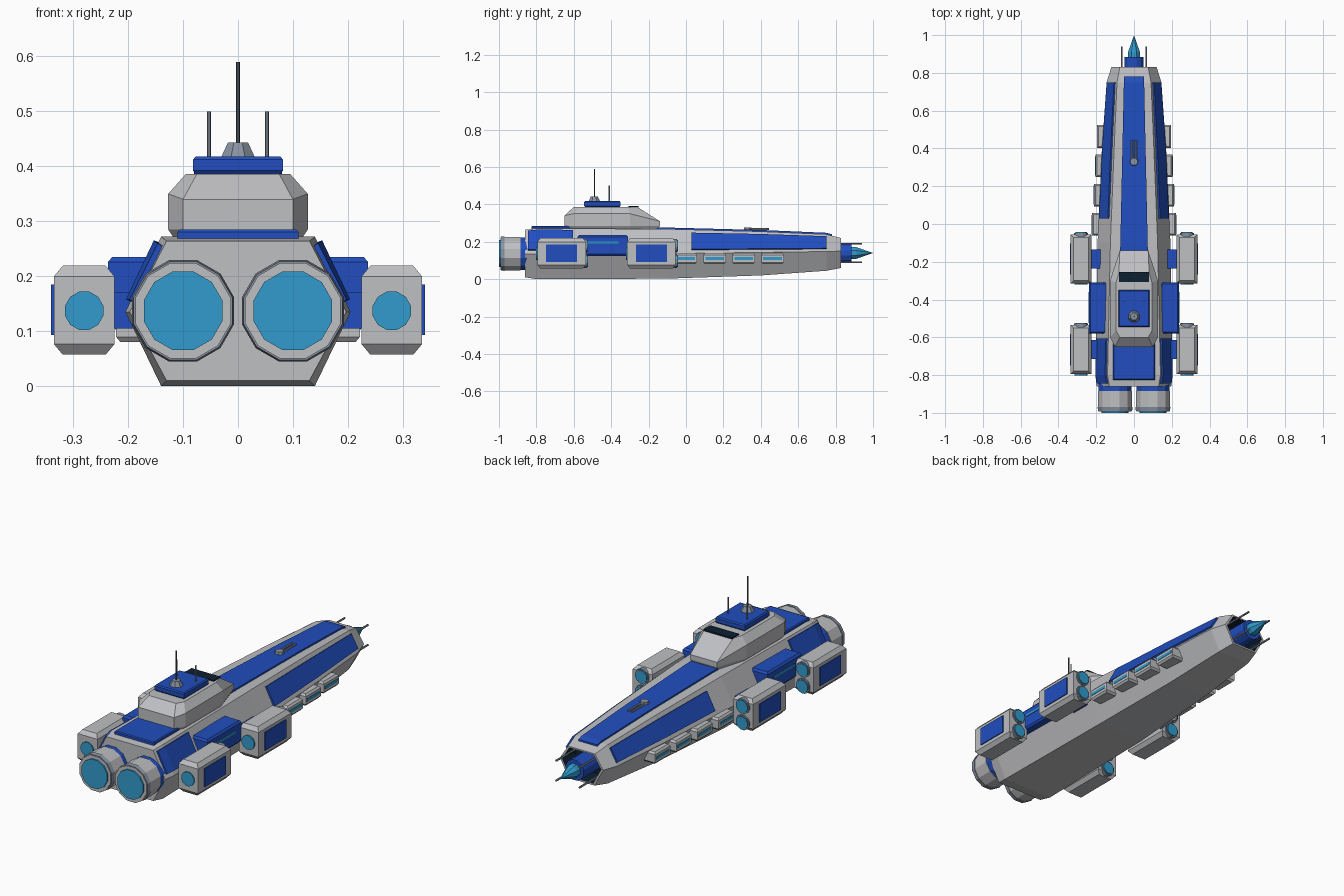
import bpy, bmesh, math
from mathutils import Matrix, Vector

if "Cube" in bpy.data.objects:
    bpy.data.objects.remove(bpy.data.objects["Cube"], do_unlink=True)


def material(name, r, g, b):
    m = bpy.data.materials.new(name)
    m.use_nodes = True
    m.diffuse_color = (r, g, b, 1)
    m.node_tree.nodes["Principled BSDF"].inputs["Base Color"].default_value = (r, g, b, 1)
    return m


GREY = material("light_grey", .52, .525, .545)
BLUE = material("royal_blue", .015, .076, .52)
CYAN = material("glow_cyan", .032, .33, .61)
DARK = material("dark_navy", .004, .014, .03)
STEEL = material("steel", .25, .29, .36)
IRON = material("dark_steel", .09, .11, .14)


def finish(name, bm, mat):
    bmesh.ops.recalc_face_normals(bm, faces=bm.faces[:])
    me = bpy.data.meshes.new(name)
    bm.to_mesh(me)
    bm.free()
    me.materials.append(mat)
    ob = bpy.data.objects.new(name, me)
    bpy.context.collection.objects.link(ob)
    return ob


def loft(name, rings, mat):
    """Skin equal-length rings of points and cap both ends."""
    bm = bmesh.new()
    vs = [[bm.verts.new(p) for p in ring] for ring in rings]
    n = len(vs[0])
    bm.faces.new(vs[0])
    for a, b in zip(vs, vs[1:]):
        for i in range(n):
            j = (i + 1) % n
            bm.faces.new((a[i], a[j], b[j], b[i]))
    bm.faces.new(vs[-1])
    return finish(name, bm, mat)


def box(name, x, y, z, mat, cut=0.0):
    """Box whose top and bottom rims are chamfered by cut."""
    def rect(d, h):
        return [(x[0] + d, y[0] + d, h), (x[1] - d, y[0] + d, h),
                (x[1] - d, y[1] - d, h), (x[0] + d, y[1] - d, h)]
    rings = [rect(0, z[0]), rect(0, z[1])]
    if cut:
        rings = [rect(cut, z[0]), rect(0, z[0] + cut * 1.2),
                 rect(0, z[1] - cut * 1.2), rect(cut, z[1])]
    return loft(name, rings, mat)


def rod(name, start, end, r1, mat, r2=None, sides=12):
    """Cylinder or cone between two points."""
    a, b = Vector(start), Vector(end)
    d = b - a
    spin = Matrix.Rotation(math.pi / sides, 4, 'Z')
    m = Matrix.Translation((a + b) / 2) @ d.to_track_quat('Z', 'Y').to_matrix().to_4x4() @ spin
    bm = bmesh.new()
    bmesh.ops.create_cone(bm, cap_ends=True, segments=sides, radius1=r1,
                          radius2=r1 if r2 is None else r2, depth=d.length, matrix=m)
    return finish(name, bm, mat)


# Hull stations: y, half widths (bottom, middle, top), heights (bottom, middle, top)
STATIONS = [(-.86, .13, .197, .13, .01, .135, .264),
            (-.80, .14, .205, .14, 0, .135, .272),
            (-.10, .13, .193, .125, .003, .137, .268),
            (.40, .108, .17, .105, .02, .143, .255),
            (.75, .09, .145, .09, .045, .148, .24),
            (.83, .072, .12, .075, .06, .15, .22)]


def station(y):
    for a, b in zip(STATIONS, STATIONS[1:]):
        if y <= b[0]:
            t = (y - a[0]) / (b[0] - a[0])
            return [p + (q - p) * t for p, q in zip(a, b)]
    return STATIONS[-1]


def stops(y0, y1):
    return [y0] + [s[0] for s in STATIONS if y0 < s[0] < y1] + [y1]


def hexagon(s, k=1.0, y=None):
    y0, wb, wm, wt, zb, zm, zt = s
    pts = [(-wb, zb), (wb, zb), (wm, zm), (wt, zt), (-wt, zt), (-wm, zm)]
    return [(px * k, y0 if y is None else y, zm + (pz - zm) * k) for px, pz in pts]


# Hull with a hollow dark nose
nose = STATIONS[-1]
hull = loft("hull", [hexagon(s) for s in STATIONS]
            + [hexagon(nose, .9), hexagon(nose, .85, .74)], GREY)
hull.data.materials.append(DARK)
for face in hull.data.polygons[-7:]:
    face.material_index = 1


# Armour plates following the hull flanks
def flank_plate(name, side, y0, y1, t0, t1):
    rings = []
    for y in stops(y0, y1):
        _, _, wm, wt, _, zm, zt = station(y)
        out = Vector((zt - zm, wm - wt)).normalized()
        ring = []
        for t, d in ((t0, -.005), (t1, -.005), (t1, .009), (t0, .009)):
            ring.append((side * (wm + (wt - wm) * t + out.x * d), y,
                         zm + (zt - zm) * t + out.y * d))
        rings.append(ring)
    loft(name, rings, BLUE)


# Top deck stripe and rear deck plate
rings = []
for y in stops(-.16, .78):
    w, z = .073 - .02 * (y + .13) / .91, station(y)[6]
    rings.append([(-w, y, z - .01), (w, y, z - .01), (w, y, z + .008), (-w, y, z + .008)])
loft("deck_stripe", rings, BLUE)
box("rear_deck_plate", (-.11, .11), (-.825, -.62), (.26, .285), BLUE, .004)


# Bridge superstructure
def bridge_ring(rear, wide, front, ys, zs):
    half = [(rear, ys[0], zs[0]), (wide, ys[1], zs[1]),
            (wide, ys[2], zs[2]), (front, ys[3], zs[3])]
    return half + [(-x, y, z) for x, y, z in reversed(half)]


loft("bridge", [
    bridge_ring(.09, .112, .065, (-.64, -.59, -.30, -.15), [.262] * 4),
    bridge_ring(.10, .127, .075, (-.65, -.60, -.30, -.14), [.285] * 4),
    bridge_ring(.10, .127, .075, (-.65, -.60, -.30, -.14), (.34, .35, .35, .31)),
    bridge_ring(.075, .095, .08, (-.60, -.565, -.31, -.26), [.386] * 4)], GREY)
box("bridge_window", (-.08, .08), (-.308, -.255), (.383, .391), DARK)
box("bridge_roof", (-.082, .082), (-.545, -.35), (.386, .418), BLUE, .005)

# Masts
rod("mast_base", (0, -.49, .417), (0, -.49, .443), .033, STEEL, .02, 8)
rod("main_mast", (0, -.49, .44), (0, -.49, .59), .0035, IRON, sides=6)

# Deck gun
rod("gun_turret", (0, .33, .255), (0, .33, .277), .026, STEEL, .02, 8)

# Nose emitter
rod("emitter_collar", (0, .74, .14), (0, .885, .14), .052, BLUE)
rod("emitter_core", (0, .88, .14), (0, .91, .14), .034, CYAN, sides=8)
rod("emitter_tip", (0, .91, .14), (0, 1, .14), .034, CYAN, 0, 8)

for s, side in ((1, "left"), (-1, "right")):
    def span(a, b):
        return sorted((s * a, s * b))

    flank_plate(side + "_front_plate", s, .03, .75, .14, .84)
    flank_plate(side + "_rear_plate", s, -.845, -.605, .14, .92)
    rod(side + "_mast", (s * .053, -.41, .40), (s * .053, -.41, .50), .0035, STEEL, sides=6)
    rod(side + "_gun_barrel", (s * .01, .33, .268), (s * .01, .445, .268), .005, STEEL, sides=6)
    for z in (.09, .19):
        rod(side + "_nose_rod", (s * .065, .75, z), (s * .065, .94, z), .005, STEEL, sides=6)

    # Main engine
    x, z = s * .1, .137
    rod(side + "_engine_collar", (x, -.84, z), (x, -.89, z), .09, BLUE)
    rod(side + "_engine_body", (x, -.885, z), (x, -.975, z), .093, GREY)
    rod(side + "_engine_rim", (x, -.97, z), (x, -.99, z), .096, STEEL, .093)
    rod(side + "_engine_mouth", (x, -.985, z), (x, -.993, z), .09, GREY)
    rod(side + "_engine_glow", (x, -.985, z), (x, -1, z), .074, CYAN)

    # Flank housing with a light strip
    box(side + "_housing", span(.14, .237), (-.58, -.31), (.125, .235), BLUE, .008)
    box(side + "_housing_light", span(.233, .240), (-.525, -.36), (.19, .201), CYAN)

    # Outrigger pods
    for y, label in ((-.665, "rear"), (-.185, "front")):
        name = side + "_" + label + "_pod"
        box(name, span(.225, .335), (y - .13, y + .13), (.057, .219), GREY, .016)
        box(name + "_strut", span(.15, .23), (y - .05, y + .05), (.105, .17), BLUE)
        box(name + "_panel", span(.33, .340), (y - .083, y + .083), (.093, .185), BLUE)
        rod(name + "_rear_glow", (s * .28, y - .12, .137), (s * .28, y - .136, .137), .036, CYAN)
        for z in (.097, .179):
            rod(name + "_front_rim", (s * .28, y + .11, z), (s * .28, y + .137, z), .038, STEEL)
            rod(name + "_front_glow", (s * .28, y + .13, z), (s * .28, y + .142, z), .032, CYAN)

    # Row of side bays with lit slots
    for i in range(4):
        y, x = -.002 + .155 * i, .222 - .009 * i
        box(side + "_bay", span(.10, x), (y - .06, y + .06), (.08, .14), GREY, .008)
        box(side + "_bay_slot", span(x - .005, x + .002), (y - .05, y + .05), (.103, .118), CYAN)
